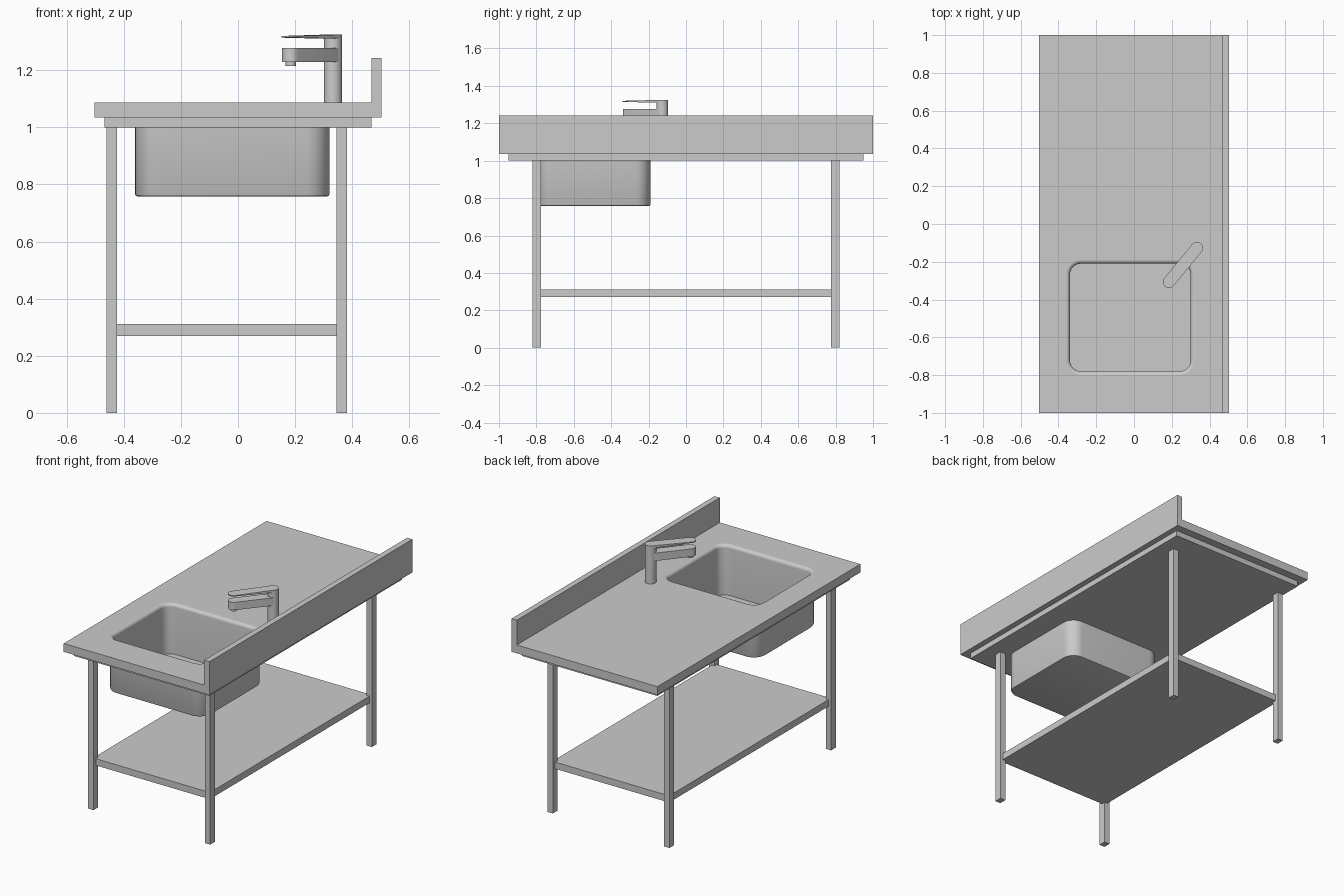
import bpy, bmesh
from math import sin, cos, pi, atan2, radians
from mathutils import Vector

if "Cube" in bpy.data.objects:
    bpy.data.objects.remove(bpy.data.objects["Cube"])


def finish(bm, name, smooth=False):
    bmesh.ops.recalc_face_normals(bm, faces=bm.faces)
    mesh = bpy.data.meshes.new(name)
    bm.to_mesh(mesh)
    bm.free()
    ob = bpy.data.objects.new(name, mesh)
    bpy.context.collection.objects.link(ob)
    bpy.ops.object.select_all(action='DESELECT')
    ob.select_set(True)
    bpy.context.view_layer.objects.active = ob
    if smooth:
        bpy.ops.object.shade_smooth_by_angle(angle=radians(35))
    return ob


def loft(name, rings, smooth=False):
    """Skin a list of equal-length point rings and cap both ends."""
    bm = bmesh.new()
    loops = [[bm.verts.new(p) for p in ring] for ring in rings]
    n = len(loops[0])
    for a, b in zip(loops, loops[1:]):
        for i in range(n):
            j = (i + 1) % n
            bm.faces.new((a[i], a[j], b[j], b[i]))
    bm.faces.new(loops[0])
    bm.faces.new(loops[-1])
    return finish(bm, name, smooth)


def box(name, x0, x1, y0, y1, z0, z1):
    corners = [(x0, y0), (x1, y0), (x1, y1), (x0, y1)]
    return loft(name, [[(x, y, z) for x, y in corners] for z in (z0, z1)])


def basin_ring(off, z, steps=10):
    """Rounded rectangle of the bowl, grown by off."""
    r = 0.06
    pts = []
    for k, (cx, cy) in enumerate([(0.24, -0.27), (-0.28, -0.27),
                                  (-0.28, -0.72), (0.24, -0.72)]):
        for s in range(steps + 1):
            a = (k + s / steps) * pi / 2
            pts.append((cx + (r + off) * cos(a), cy + (r + off) * sin(a), z))
    return pts


# Countertop with upstand, and the tray below it
profile = [(-0.503, 1.035), (0.503, 1.035), (0.503, 1.242),
           (0.467, 1.242), (0.467, 1.087), (-0.503, 1.087)]
counter = loft("countertop", [[(x, y, z) for x, z in profile] for y in (-1, 1)])
tray = box("under_tray", -0.467, 0.467, -0.95, 0.95, 1.0, 1.035)

# Opening for the bowl
LIP = 0.02
cutter = loft("bowl_cutter", [basin_ring(LIP, 0.9), basin_ring(LIP, 1.3)])
cutter.hide_render = True
for ob in (counter, tray):
    mod = ob.modifiers.new("opening", 'BOOLEAN')
    mod.operation = 'DIFFERENCE'
    mod.solver = 'EXACT'
    mod.object = cutter
    bpy.context.view_layer.objects.active = ob
    bpy.ops.object.modifier_apply(modifier=mod.name)
bpy.data.objects.remove(cutter)

# Sink bowl: inner wall, rolled lip, outer shell
rings = [basin_ring(0, 0.775)]
for s in range(7):
    a = s / 6 * pi / 2
    rings.append(basin_ring(LIP * (1 - cos(a)), 1.087 - LIP * (1 - sin(a))))
rings.append(basin_ring(LIP, 0.766))
rings.append(basin_ring(LIP - 0.003, 0.76))
rings.append(basin_ring(LIP - 0.009, 0.758))
loft("sink_bowl", rings, True)

# Legs and lower shelf
for side, x0 in (("left", -0.46), ("right", 0.345)):
    for end, y in (("front", -0.797), ("back", 0.797)):
        box(f"{end}_{side}_leg", x0, x0 + 0.037, y - 0.023, y + 0.023, 0, 1.0)
box("lower_shelf", -0.442, 0.364, -0.797, 0.797, 0.27, 0.312)

# Tap
BASE, TIP, R = Vector((0.333, -0.127)), Vector((0.185, -0.307)), 0.032
heading = atan2(TIP.y - BASE.y, TIP.x - BASE.x)


def disc(c, r, z, n=32):
    return [(c.x + r * cos(2 * pi * i / n), c.y + r * sin(2 * pi * i / n), z)
            for i in range(n)]


def capsule(r, z_base, z_tip, n=16):
    """Stadium outline running from the tap body to the spout tip."""
    pts = []
    for c, start, z in ((TIP, heading - pi / 2, z_tip), (BASE, heading + pi / 2, z_base)):
        for i in range(n + 1):
            a = start + pi * i / n
            pts.append((c.x + r * cos(a), c.y + r * sin(a), z))
    return pts


loft("tap_body", [disc(BASE, R, 1.08), disc(BASE, R, 1.313)], True)
loft("tap_spout", [capsule(R - 0.001, 1.228, 1.228), capsule(R - 0.001, 1.277, 1.277)], True)
loft("tap_aerator", [disc(TIP, 0.018, 1.214), disc(TIP, 0.018, 1.23)], True)
loft("tap_lever", [capsule(R, 1.31, 1.314), capsule(R, 1.325, 1.32)], True)
